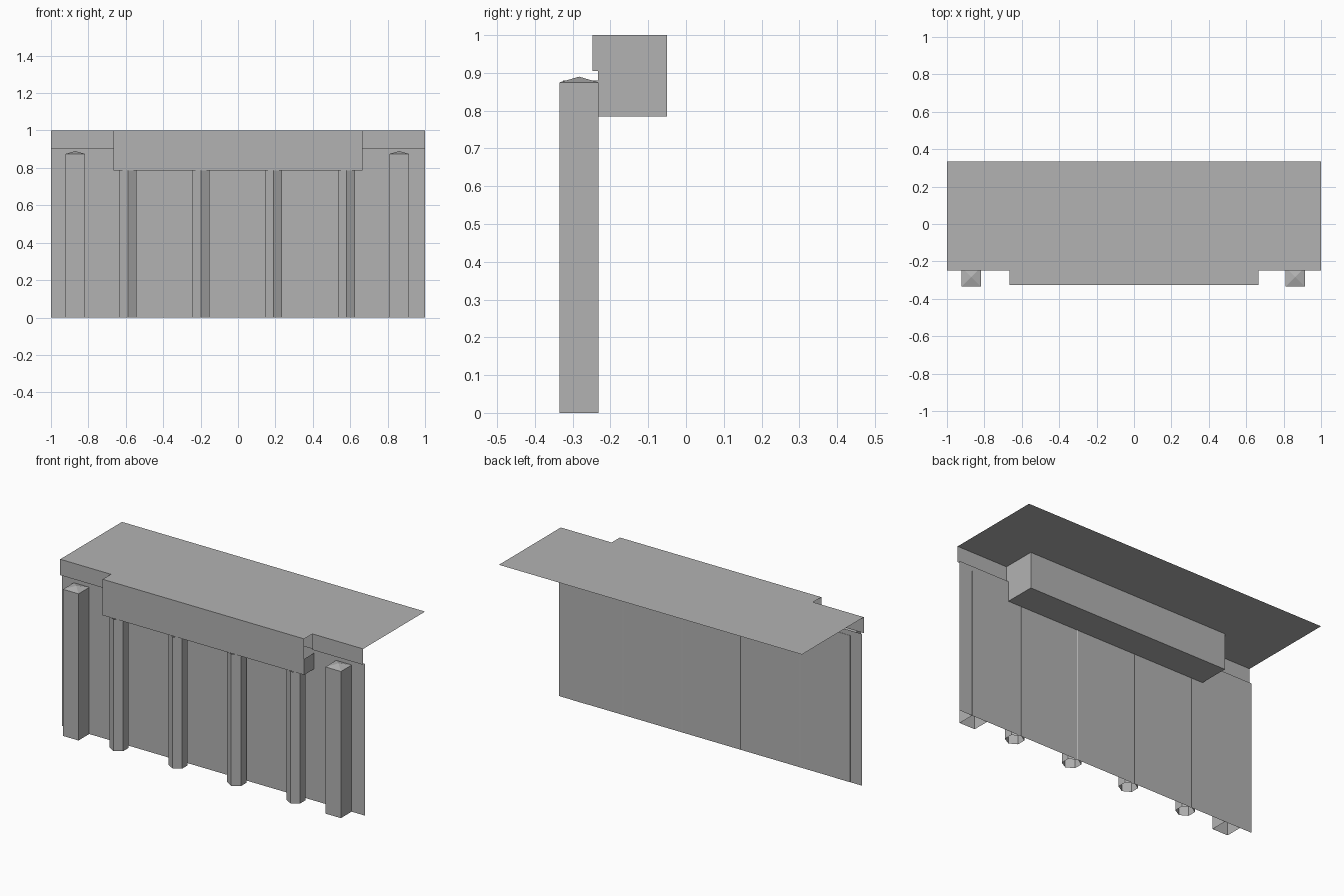
import bpy, bmesh, math

cube = bpy.data.objects.get("Cube")
if cube:
    bpy.data.objects.remove(cube)

grey = bpy.data.materials.new("plain_grey")
grey.use_nodes = True
grey.diffuse_color = (0.45, 0.45, 0.45, 1)
grey.node_tree.nodes["Principled BSDF"].inputs["Base Color"].default_value = grey.diffuse_color


def make_object(name, bm, fix_normals=False):
    if fix_normals:
        bmesh.ops.recalc_face_normals(bm, faces=bm.faces)
    mesh = bpy.data.meshes.new(name)
    bm.to_mesh(mesh)
    bm.free()
    mesh.materials.append(grey)
    obj = bpy.data.objects.new(name, mesh)
    bpy.context.collection.objects.link(obj)
    return obj


def sheet(name, *polygons):
    """Thin surfaces made of flat polygons."""
    bm = bmesh.new()
    for points in polygons:
        bm.faces.new([bm.verts.new(p) for p in points])
    return make_object(name, bm)


def upright(x0, x1, y, z0, z1):
    """Panel facing the front."""
    return [(x0, y, z0), (x1, y, z0), (x1, y, z1), (x0, y, z1)]


def pillar(name, x, y, sides, radius, turn, height, peak=0):
    """Open-bottomed prism, with an optional pyramid cap."""
    bm = bmesh.new()
    angles = [turn + math.tau * i / sides for i in range(sides)]
    ring = [(x + radius * math.cos(a), y + radius * math.sin(a)) for a in angles]
    low = [bm.verts.new((px, py, 0)) for px, py in ring]
    high = [bm.verts.new((px, py, height)) for px, py in ring]
    tip = bm.verts.new((x, y, height + peak)) if peak else None
    for i in range(sides):
        j = (i + 1) % sides
        bm.faces.new((low[i], low[j], high[j], high[i]))
        if tip:
            bm.faces.new((high[i], high[j], tip))
    return make_object(name, bm)


BEAM_X, BEAM_Z = 0.665, 0.785
FRONT, FASCIA, WALL, INNER, REAR = -0.326, -0.248, -0.233, -0.05, 0.335
EAVE = 0.905

# Flat roof with a projecting middle
sheet("roof", [(-1, FASCIA, 1), (-BEAM_X, FASCIA, 1), (-BEAM_X, FRONT, 1),
               (BEAM_X, FRONT, 1), (BEAM_X, FASCIA, 1), (1, FASCIA, 1),
               (1, REAR, 1), (-1, REAR, 1)])

# Wall behind the columns
sheet("wall", upright(-1, 1, WALL, 0, EAVE))

# Narrow fascia strips on both sides of the beam
sheet("fascia", upright(-1, -BEAM_X, FASCIA, EAVE, 1),
      upright(BEAM_X, 1, FASCIA, EAVE, 1))

# Deep beam over the columns
sheet("beam_front", upright(-BEAM_X, BEAM_X, FRONT, BEAM_Z, 1))
sheet("beam_back", upright(-BEAM_X, BEAM_X, INNER, BEAM_Z, 1)[::-1])
sheet("beam_underside", [(-BEAM_X, FRONT, BEAM_Z), (-BEAM_X, INNER, BEAM_Z),
                         (BEAM_X, INNER, BEAM_Z), (BEAM_X, FRONT, BEAM_Z)])

# Beam ends, open above the front ledge
end = [(FRONT, BEAM_Z), (INNER, BEAM_Z), (INNER, 1), (FASCIA, 1),
       (FASCIA, EAVE), (WALL, EAVE), (WALL, 0.88), (FRONT, 0.88)]
for side, x in (("left", BEAM_X), ("right", -BEAM_X)):
    points = [(x, y, z) for y, z in end]
    sheet("beam_end_" + side, points if x > 0 else points[::-1])

# Hexagonal columns and capped square posts
SHIFT, LINE = -0.004, -0.283
for side, s in (("left", 1), ("right", -1)):
    for label, x in (("inner", 0.194), ("outer", 0.584)):
        pillar(f"{label}_column_{side}", SHIFT + s * x, LINE, 6, 0.052,
               math.pi / 2, BEAM_Z)
    pillar("post_" + side, SHIFT + s * 0.866, LINE, 4, 0.0725,
           math.pi / 4, 0.875, 0.015)
